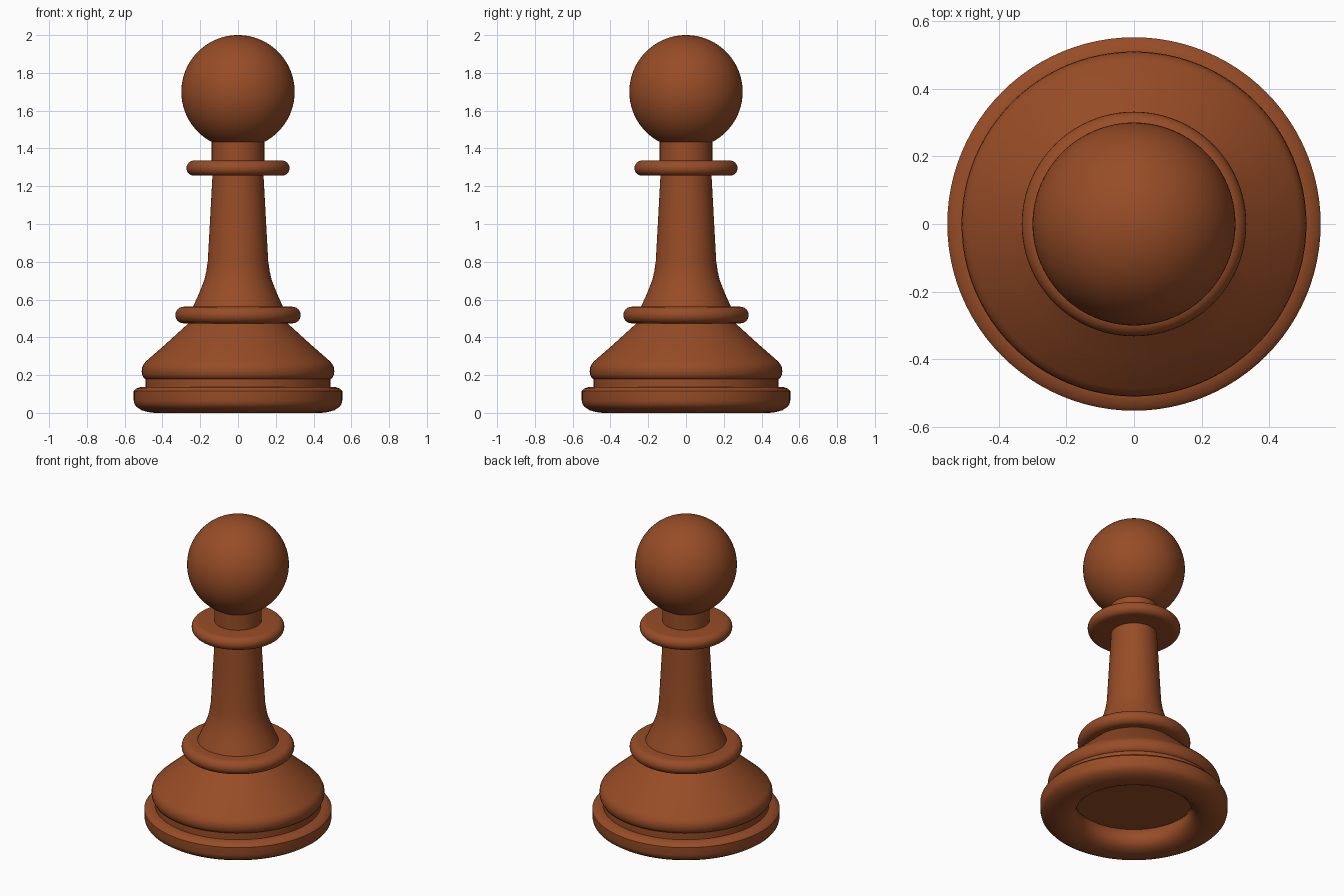
import bpy, bmesh, math

if "Cube" in bpy.data.objects:
    bpy.data.objects.remove(bpy.data.objects["Cube"])

wood = bpy.data.materials.new("brown wood")
wood.diffuse_color = (0.31, 0.073, 0.02, 1)
wood.use_nodes = True
wood.node_tree.nodes["Principled BSDF"].inputs["Base Color"].default_value = wood.diffuse_color
SEG = 96


def lathe(name, profile, closed=False, angle=35):
    """Spin (radius, z) points round the z axis; open profiles get end caps."""
    bm = bmesh.new()
    rings = [[bm.verts.new((r * math.cos(2 * math.pi * i / SEG),
                            r * math.sin(2 * math.pi * i / SEG), z))
              for i in range(SEG)] for r, z in profile]
    pairs = list(zip(rings, rings[1:]))
    if closed:
        pairs.append((rings[-1], rings[0]))
    for a, b in pairs:
        for i in range(SEG):
            j = (i + 1) % SEG
            bm.faces.new((a[i], a[j], b[j], b[i]))
    if not closed:
        bm.faces.new(rings[0][::-1])
        bm.faces.new(rings[-1])
    bmesh.ops.recalc_face_normals(bm, faces=bm.faces)
    me = bpy.data.meshes.new(name)
    bm.to_mesh(me)
    bm.free()
    ob = bpy.data.objects.new(name, me)
    bpy.context.collection.objects.link(ob)
    finish(ob, angle)


def finish(ob, angle):
    ob.data.materials.append(wood)
    bpy.ops.object.select_all(action='DESELECT')
    ob.select_set(True)
    bpy.context.view_layer.objects.active = ob
    bpy.ops.object.shade_smooth_by_angle(angle=math.radians(angle))


def collar(name, radius, z0, z1):
    """Disc with a fully rounded rim."""
    h = (z1 - z0) / 2
    zc = (z0 + z1) / 2
    pts = [(radius - h + h * math.cos(t), zc + h * math.sin(t))
           for t in [math.pi * (k / 12 - 0.5) for k in range(13)]]
    lathe(name, [(0.1, z0)] + pts + [(0.1, z1)])


# base ring, open in the middle, rounded underneath
lathe("base_ring", [(0.44, 0.0), (0.475, 0.004), (0.51, 0.014), (0.535, 0.03),
                    (0.548, 0.046), (0.552, 0.065), (0.552, 0.115),
                    (0.54, 0.129), (0.51, 0.138), (0.36, 0.138),
                    (0.34, 0.11), (0.335, 0.07), (0.345, 0.04),
                    (0.37, 0.017), (0.405, 0.004)], closed=True)

# lower body: groove, rounded moulding and cone
lathe("lower_body", [(0.49, 0.134), (0.49, 0.18), (0.498, 0.184),
                     (0.507, 0.2), (0.51, 0.22), (0.508, 0.24), (0.5, 0.258),
                     (0.487, 0.273), (0.39, 0.358), (0.25, 0.485)])

collar("lower_collar", 0.332, 0.474, 0.562)

# stem, flaring at the foot
lathe("stem", [(0.25, 0.53), (0.238, 0.562), (0.205, 0.635), (0.178, 0.705),
               (0.168, 0.75), (0.16, 0.803), (0.148, 1.02), (0.135, 1.26)])

collar("upper_collar", 0.273, 1.256, 1.336)
lathe("neck", [(0.139, 1.3), (0.139, 1.48)])

# round head
bpy.ops.mesh.primitive_uv_sphere_add(segments=96, ring_count=48, radius=0.3,
                                     location=(0, 0, 1.7))
head = bpy.context.object
head.name = "head"
finish(head, 35)
